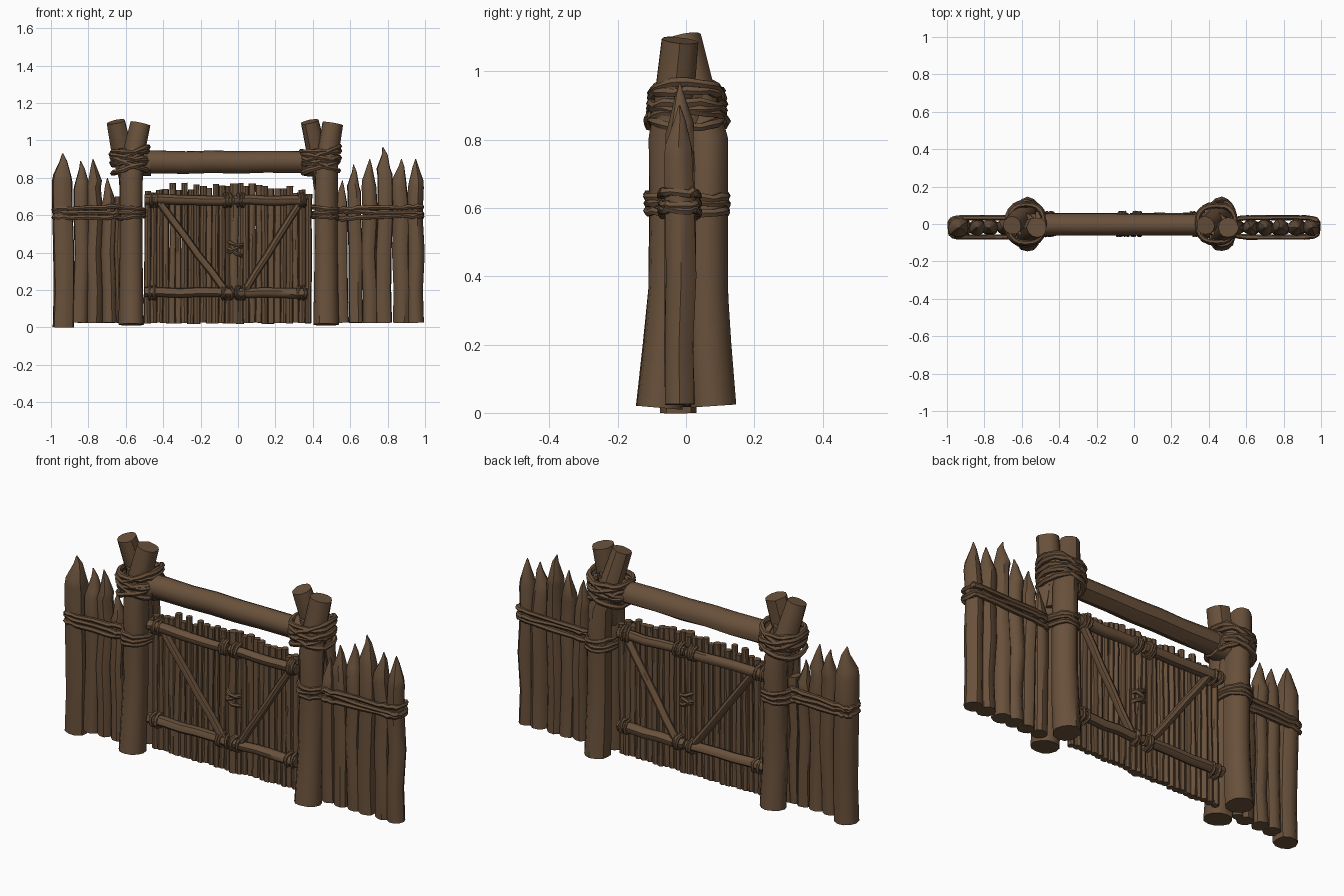
import bpy, bmesh, math, random
from mathutils import Vector

if "Cube" in bpy.data.objects:
    bpy.data.objects.remove(bpy.data.objects["Cube"])

random.seed(7)
R = random.uniform
wood = bpy.data.materials.new("brown_wood")
wood.diffuse_color = (0.141, 0.082, 0.044, 1)
wood.use_nodes = True
wood.node_tree.nodes["Principled BSDF"].inputs["Base Color"].default_value = wood.diffuse_color


def tube(name, pts, radii, sides=10, rough=0.06, closed=False, ref=None):
    """Sweep a slightly uneven round section along a path."""
    pts = [Vector(p) for p in pts]
    n = len(pts)
    if ref is None:
        d = (pts[-1] - pts[0]).normalized()
        ref = Vector((0, 1, 0)) if abs(d.y) < 0.8 else Vector((1, 0, 0))
    bm = bmesh.new()
    rings = []
    side_r = [1 + R(-rough, rough) for _ in range(sides)]
    for i, p in enumerate(pts):
        if closed:
            t = pts[(i + 1) % n] - pts[i - 1]
        else:
            t = pts[min(i + 1, n - 1)] - pts[max(i - 1, 0)]
        t.normalize()
        u = t.cross(ref).normalized()
        v = t.cross(u)
        ring = []
        for k in range(sides):
            a = 2 * math.pi * k / sides
            r = radii[i] * side_r[k] * (1 + R(-rough, rough) * 0.4)
            ring.append(bm.verts.new(p + (u * math.cos(a) + v * math.sin(a)) * r))
        rings.append(ring)
    for i in range(n if closed else n - 1):
        a, b = rings[i], rings[(i + 1) % n]
        for k in range(sides):
            j = (k + 1) % sides
            bm.faces.new((a[k], a[j], b[j], b[k]))
    if not closed:
        bm.faces.new(rings[0])
        bm.faces.new(rings[-1])
    bmesh.ops.recalc_face_normals(bm, faces=bm.faces)
    me = bpy.data.meshes.new(name)
    bm.to_mesh(me)
    bm.free()
    me.materials.append(wood)
    ob = bpy.data.objects.new(name, me)
    bpy.context.collection.objects.link(ob)
    return ob


def log(name, p, q, r0, r1, segs=5, wob=0.006, sides=10):
    """Straight log from p to q with a gentle wobble."""
    p, q = Vector(p), Vector(q)
    pts = [p.lerp(q, i / segs) + (Vector((R(-wob, wob), R(-wob, wob) * .5, R(-wob, wob)))
           if 0 < i < segs else Vector()) for i in range(segs + 1)]
    return tube(name, pts, [r0 + (r1 - r0) * i / segs for i in range(segs + 1)], sides)


def rope(name, c, a, b, plane="xy", r=0.012, tilt=0.0, power=1.0, n=20, wob=0.004):
    """Closed rope loop around a centre; power < 1 squares it off."""
    ax = {"xy": (Vector((1, 0, 0)), Vector((0, 1, 0)), Vector((0, 0, 1))),
          "yz": (Vector((0, 1, 0)), Vector((0, 0, 1)), Vector((1, 0, 0)))}[plane]
    pts = []
    for i in range(n):
        t = 2 * math.pi * i / n
        co, si = math.cos(t), math.sin(t)
        x = math.copysign(abs(co) ** power, co)
        y = math.copysign(abs(si) ** power, si)
        pts.append(Vector(c) + ax[0] * a * x + ax[1] * b * y
                   + ax[2] * (tilt * x + R(-wob, wob)))
    return tube(name, pts, [r * R(.85, 1.15) for _ in pts], 6, 0.05, True, ax[2])


# Sharpened palisade stakes: x, tip height, radius
stakes = [(-.93, .93, .058), (-.838, .89, .045), (-.768, .90, .041), (-.69, .80, .04),
          (.557, .785, .038), (.625, .87, .04), (.70, .90, .042), (.782, .965, .045),
          (.87, .90, .045), (.95, .90, .045)]
for x, top, r in stakes:
    z0 = 0.0 if x < -.9 else 0.025
    zs = [z0, .2, .4, .6, top - .15, top - .115, top - .04, top]
    if zs[4] < zs[3] + .03:
        zs[3] = .55
    rs = [1.0, .97, 1, .98, .95, .85, .35, .05]
    tube("stake", [(x + R(-.007, .007) + (0 if i < 4 else -.002), -.018 + R(-.005, .005), z)
                   for i, z in enumerate(zs)], [r * k for k in rs], 10)
# Thin filler stake beside the left gatepost
log("filler_stake", (-.635, -.015, .025), (-.625, -.015, .7), .026, .035)

# Paired gateposts that lean together and fork at the top
for s, xb, xf, xk in ((-1, -.57, -.53, -.65), (1, .47, .495, .385)):
    tube("front_post", [(xb, -.078, .015), (xb, -.062, .2), (xb, -.05, .36), (xb, -.048, .6),
                        (xb, -.048, .8), (xb + (xf - xb) * .3, -.035, .92), (xf + .01, -.018, 1.09)],
         [.068, .064, .062, .06, .062, .058, .054], 12, .05)
    tube("back_post", [(xb, .078, .02), (xb, .066, .2), (xb, .06, .36), (xb, .06, .6),
                       (xb - .005, .06, .8), (xb + (xk - xb) * .55, .03, .92), (xk - .002, -.008, 1.1)],
         [.066, .064, .061, .06, .06, .057, .05], 12, .05)
    # Core timber that fills the lashed joint
    log("joint_core", (xb, 0, .7), ((xf + xk) / 2, 0, .96), .055, .06, 3)
    # Heavy lashing around the joint
    cx = (xf + xk) / 2 + (0 if s > 0 else .012)
    for k, tilt in enumerate((.03, -.035, .02, -.02, .045, 0)):
        rope("joint_lashing", (cx, .002, .855 + k * .017), .097 + R(-.006, .006),
             .108 + R(-.006, .006) - k * .002, r=.014, tilt=tilt, power=.8)
    # Mid-height binding around the post pair
    for k in range(3):
        rope("post_binding", (xb, .003, .59 + k * .023), .07, .116,
             r=.012, tilt=R(-.012, .012), power=.8)

# Crossbeam with end collars
log("crossbeam", (-.56, -.002, .885), (.43, -.002, .885), .06, .055, 7, .004, 12)
log("beam_collar", (-.53, 0, .88), (-.47, 0, .88), .071, .066, 2, .002, 12)
log("beam_collar", (.345, 0, .88), (.405, 0, .88), .066, .071, 2, .002, 12)

# Rope bands around each palisade
for x0, x1 in ((-.995, -.62), (.52, .995)):
    for k in range(3):
        rope("palisade_binding", ((x0 + x1) / 2, -.018, .588 + k * .025), (x1 - x0) / 2 - .012,
             .052, r=.013, tilt=R(-.012, .012), power=.35, n=36, wob=.005)

# Gate planks: a row of thin poles
n = 27
for i in range(n):
    x = -.485 + i * .86 / (n - 1)
    top = R(.735, .775) if 2 < i < n - 3 else R(.70, .77)
    log("gate_plank", (x, R(-.004, .004), .018 + R(0, .008)), (x + R(-.004, .004), R(-.004, .004), top),
        R(.017, .021), R(.016, .02), 5, .003, 8)
# Meeting stile between the two leaves
log("meeting_stile", (-.02, -.008, .02), (-.02, -.008, .77), .024, .023, 5, .003)

# Rails and V braces on both faces of the gate
for y in (-.034, .034):
    for z in (.68, .185):
        log("gate_rail", (-.50, y, z + .005), (-.03, y, z), .027, .025, 5, .004)
        log("gate_rail", (-.02, y, z), (.37, y, z - .003), .025, .027, 5, .004)
    log("gate_brace", (-.42, y * .9, .67), (-.07, y * .9, .20), .02, .02, 5, .003, 8)
    log("gate_brace", (.335, y * .9, .67), (.04, y * .9, .20), .02, .02, 5, .003, 8)

# Rope lashings on rail ends and at the meeting stile
for z in (.68, .185):
    for x in (-.455, -.06, .015, .335):
        for k in range(3):
            rope("rail_lashing", (x + k * .014 - .014, 0, z), .062, .034, "yz",
                 r=.008, tilt=R(-.015, .015), power=.7, n=14, wob=.003)
# Latch knot in the middle
for k in range(3):
    rope("latch_knot", (-.015, -.002, .40 + k * .022), .036, .036, r=.011,
         tilt=(-.02, .02, -.012)[k], n=14)

# Smooth shading with crisp edges
bpy.ops.object.select_all(action='SELECT')
bpy.context.view_layer.objects.active = bpy.context.scene.objects[0]
bpy.ops.object.shade_smooth_by_angle(angle=math.radians(40))
